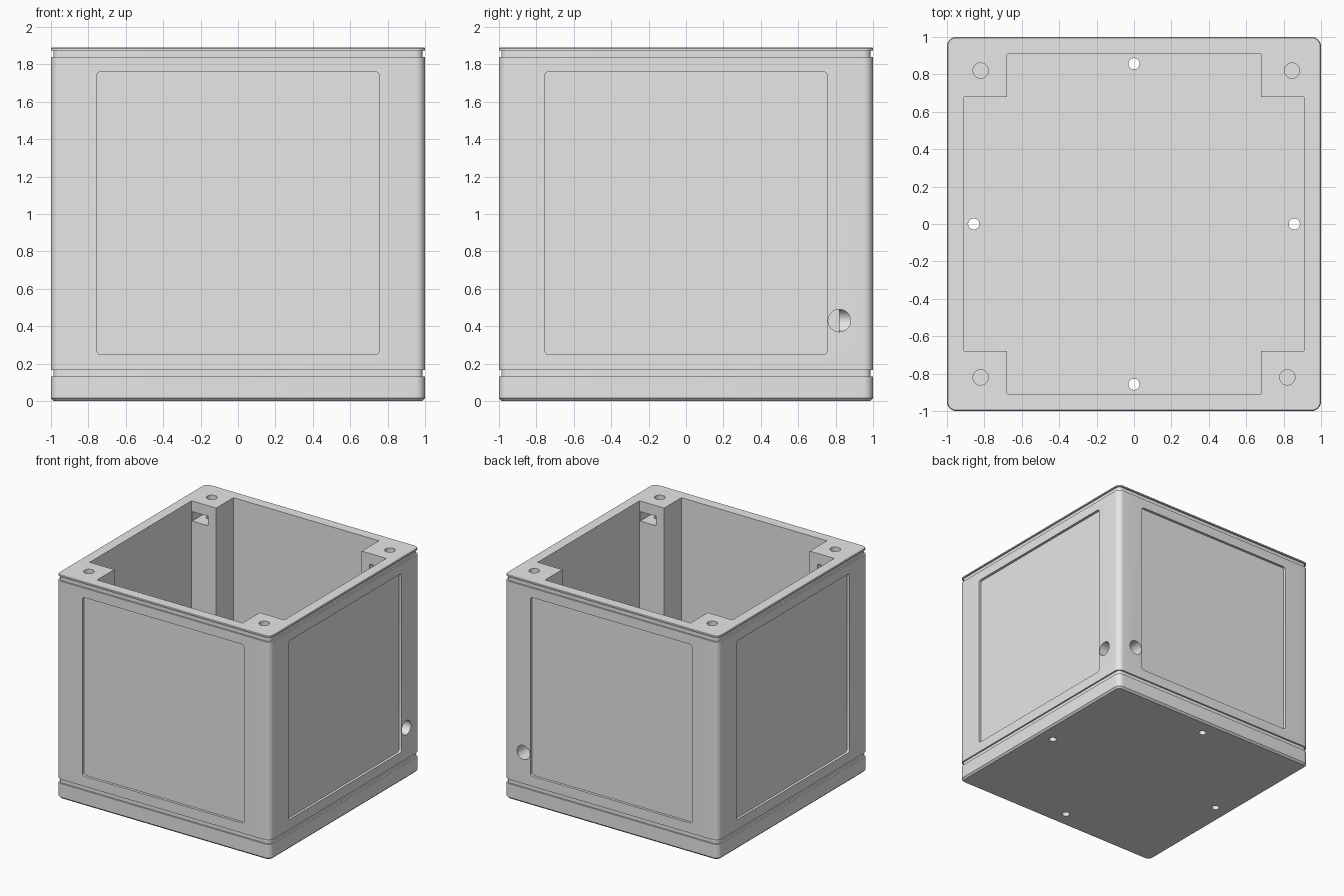
import bpy
import bmesh
import math
from mathutils import Matrix

cube = bpy.data.objects.get("Cube")
if cube:
    bpy.data.objects.remove(cube, do_unlink=True)

GREY = (0.8, 0.8, 0.8, 1)
mat = bpy.data.materials.new("light grey")
mat.use_nodes = True
mat.diffuse_color = GREY
mat.node_tree.nodes["Principled BSDF"].inputs["Base Color"].default_value = GREY

TOP = 1.89
FLOOR = 0.09


def finish(name, bm):
    bmesh.ops.recalc_face_normals(bm, faces=bm.faces)
    mesh = bpy.data.meshes.new(name)
    bm.to_mesh(mesh)
    bm.free()
    mesh.materials.append(mat)
    obj = bpy.data.objects.new(name, mesh)
    bpy.context.collection.objects.link(obj)
    return obj


def rounded_square(half, radius, steps=8):
    pts = []
    for q in range(4):
        cx, cy = [(1, 1), (-1, 1), (-1, -1), (1, -1)][q]
        for i in range(steps + 1):
            a = math.pi / 2 * (q + i / steps)
            pts.append((cx * (half - radius) + radius * math.cos(a),
                        cy * (half - radius) + radius * math.sin(a)))
    return pts


def loft(name, layers, matrix=Matrix()):
    """Stack (outline, height) layers into a closed solid."""
    bm = bmesh.new()
    rings = [[bm.verts.new(matrix @ Matrix.Translation((x, y, z)).translation)
              for x, y in outline] for outline, z in layers]
    for low, high in zip(rings, rings[1:]):
        for i in range(len(low)):
            j = (i + 1) % len(low)
            bm.faces.new((low[i], low[j], high[j], high[i]))
    bm.faces.new(rings[0][::-1])
    bm.faces.new(rings[-1])
    return finish(name, bm)


def cylinder(name, radius, length, matrix):
    ring = [(radius * math.cos(math.tau * i / 32), radius * math.sin(math.tau * i / 32))
            for i in range(32)]
    return loft(name, [(ring, -length / 2), (ring, length / 2)], matrix)


def box(name, low, high):
    outline = [(low[0], low[1]), (high[0], low[1]), (high[0], high[1]), (low[0], high[1])]
    return loft(name, [(outline, low[2]), (outline, high[2])])


# Outer shell: chamfered base, two shallow grooves, thin rim
profile = [(0.985, 0), (1, 0.015), (1, 0.13), (0.987, 0.13), (0.987, 0.165),
           (1, 0.165), (1, 1.84), (0.987, 1.84), (0.987, 1.875), (1, 1.875),
           (1, 1.885), (0.995, TOP)]
body = loft("enclosure_body", [(rounded_square(h, 0.05 + h - 1), z) for h, z in profile])

cutters = []

# Cavity with square corner posts left standing
n, w = 0.68, 0.91
cross = [(w, -n), (w, n), (n, n), (n, w), (-n, w), (-n, n),
         (-w, n), (-w, -n), (-n, -n), (-n, -w), (n, -w), (n, -n)]
cutters.append(loft("cavity_cutter", [(cross, FLOOR), (cross, TOP + 0.2)]))

for k in range(4):
    turn = Matrix.Rotation(k * math.pi / 2, 4, "Z")
    # Recessed side panel
    side = turn @ Matrix.Translation((0, 0, 1.005)) @ Matrix.Rotation(math.pi / 2, 4, "X")
    panel = rounded_square(0.755, 0.02, 4)
    cutters.append(loft("panel_cutter", [(panel, 0.978), (panel, 1.1)], side))
    # Small hole through the floor
    cutters.append(cylinder("floor_hole_cutter", 0.03, 0.4,
                            turn @ Matrix.Translation((0.857, 0, 0))))

# Screw holes and nut slots in the posts
for sx in (-1, 1):
    for sy in (-1, 1):
        x = 0.845 if sx == sy == 1 else sx * 0.82
        cutters.append(cylinder("screw_hole_cutter", 0.041, 0.6,
                                Matrix.Translation((x, sy * 0.82, TOP))))
        xs = sorted((sx * 0.755, sx * 0.905))
        ys = sorted((sy * 0.6, sy * 0.9))
        cutters.append(box("nut_slot_cutter", (xs[0], ys[0], 1.72), (xs[1], ys[1], 1.8)))

# Cable passage bored into one corner from two sides
for axis, place in (("Y", (0.98, 0.82, 0.43)), ("X", (0.82, 0.98, 0.43))):
    cutters.append(cylinder("cable_hole_cutter", 0.06, 0.32,
                            Matrix.Translation(place) @ Matrix.Rotation(math.pi / 2, 4, axis)))

# Apply every cut to the body
bpy.context.view_layer.objects.active = body
for cutter in cutters:
    cutter.hide_render = True
    mod = body.modifiers.new("cut", "BOOLEAN")
    mod.operation = "DIFFERENCE"
    mod.solver = "EXACT"
    mod.object = cutter
    bpy.ops.object.modifier_apply(modifier=mod.name)
for cutter in cutters:
    bpy.data.objects.remove(cutter, do_unlink=True)

bpy.ops.object.select_all(action="DESELECT")
body.select_set(True)
bpy.ops.object.shade_smooth_by_angle(angle=math.radians(30))
